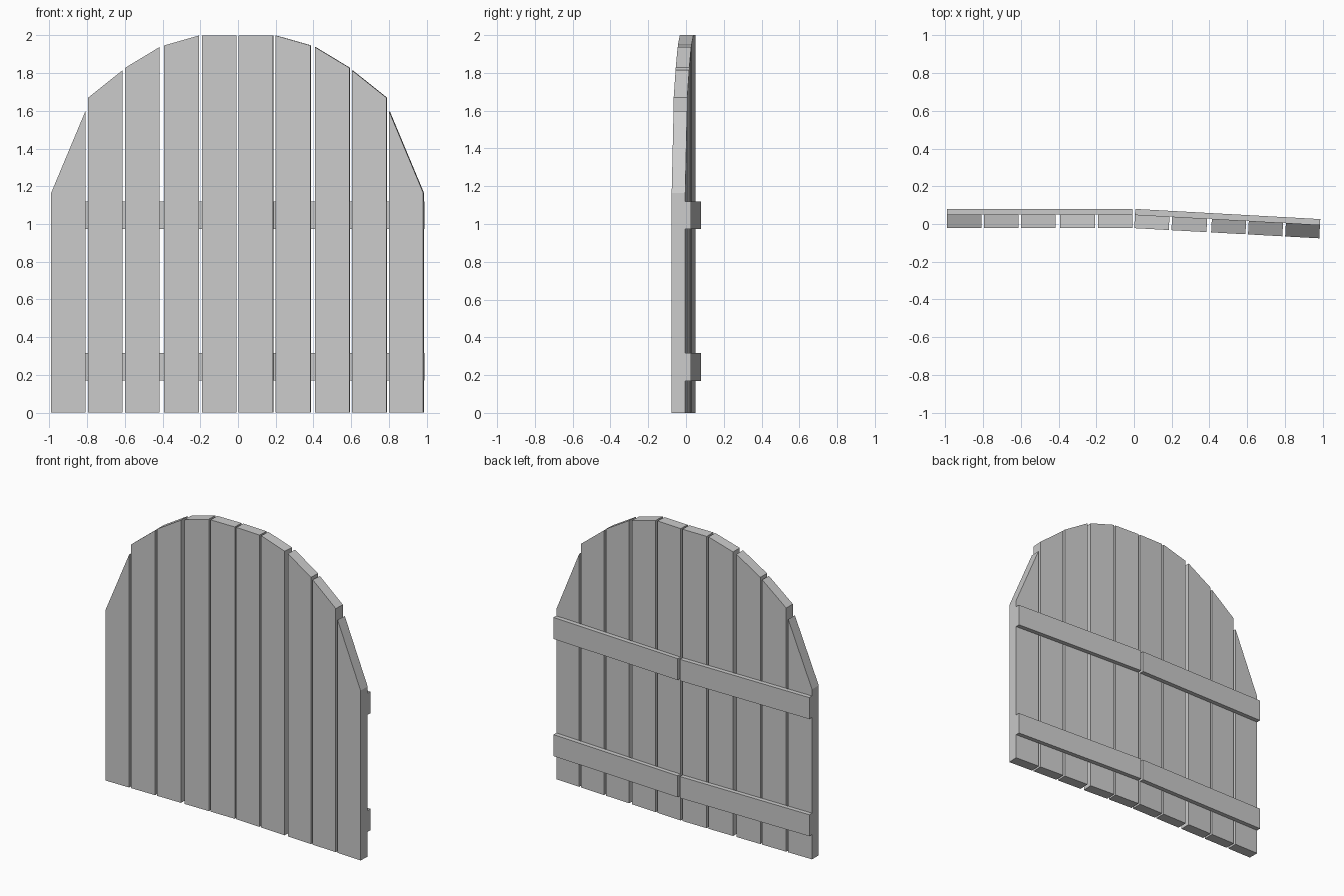
import bpy
import bmesh
from math import radians
from mathutils import Matrix

cube = bpy.data.objects.get("Cube")
if cube:
    bpy.data.objects.remove(cube, do_unlink=True)

grey = bpy.data.materials.new("plain grey")
grey.use_nodes = True
colour = (0.6, 0.6, 0.6, 1)
grey.diffuse_color = colour
grey.node_tree.nodes["Principled BSDF"].inputs["Base Color"].default_value = colour


def board(name, outline, front, back, placement):
    """Extrude an outline in the x-z plane from front to back."""
    bm = bmesh.new()
    face = bm.faces.new([bm.verts.new((x, front, z)) for x, z in outline])
    extruded = bmesh.ops.extrude_face_region(bm, geom=[face])["geom"]
    moved = [v for v in extruded if isinstance(v, bmesh.types.BMVert)]
    bmesh.ops.translate(bm, verts=moved, vec=(0, back - front, 0))
    bm.transform(placement)
    bmesh.ops.recalc_face_normals(bm, faces=bm.faces)
    mesh = bpy.data.meshes.new(name)
    bm.to_mesh(mesh)
    bm.free()
    mesh.materials.append(grey)
    obj = bpy.data.objects.new(name, mesh)
    bpy.context.collection.objects.link(obj)


# Planks from the middle outwards: inner edge, outer edge, inner top, outer top
planks = [
    (0.0, 0.183, 2.0, 2.0),
    (0.197, 0.383, 2.0, 1.947),
    (0.408, 0.59, 1.938, 1.828),
    (0.604, 0.786, 1.815, 1.67),
    (0.801, 0.982, 1.597, 1.165),
]
rails = {"lower": (0.17, 0.317), "upper": (0.973, 1.12)}

# The right leaf is closed, the left leaf stands slightly open
leaves = {
    "right": Matrix.Translation((-0.009, -0.022, 0)) @ Matrix.Scale(-1, 4, (1, 0, 0)),
    "left": Matrix.Translation((0.002, -0.022, 0)) @ Matrix.Rotation(radians(-3.15), 4, "Z"),
}
for side, placement in leaves.items():
    for i, (inner, outer, inner_top, outer_top) in enumerate(planks, 1):
        outline = [(inner, 0), (outer, 0), (outer, outer_top), (inner, inner_top)]
        board(f"{side}_plank_{i}", outline, 0, 0.072, placement)
    for level, (low, high) in rails.items():
        outline = [(0, low), (0.982, low), (0.982, high), (0, high)]
        board(f"{side}_{level}_rail", outline, 0.072, 0.102, placement)
